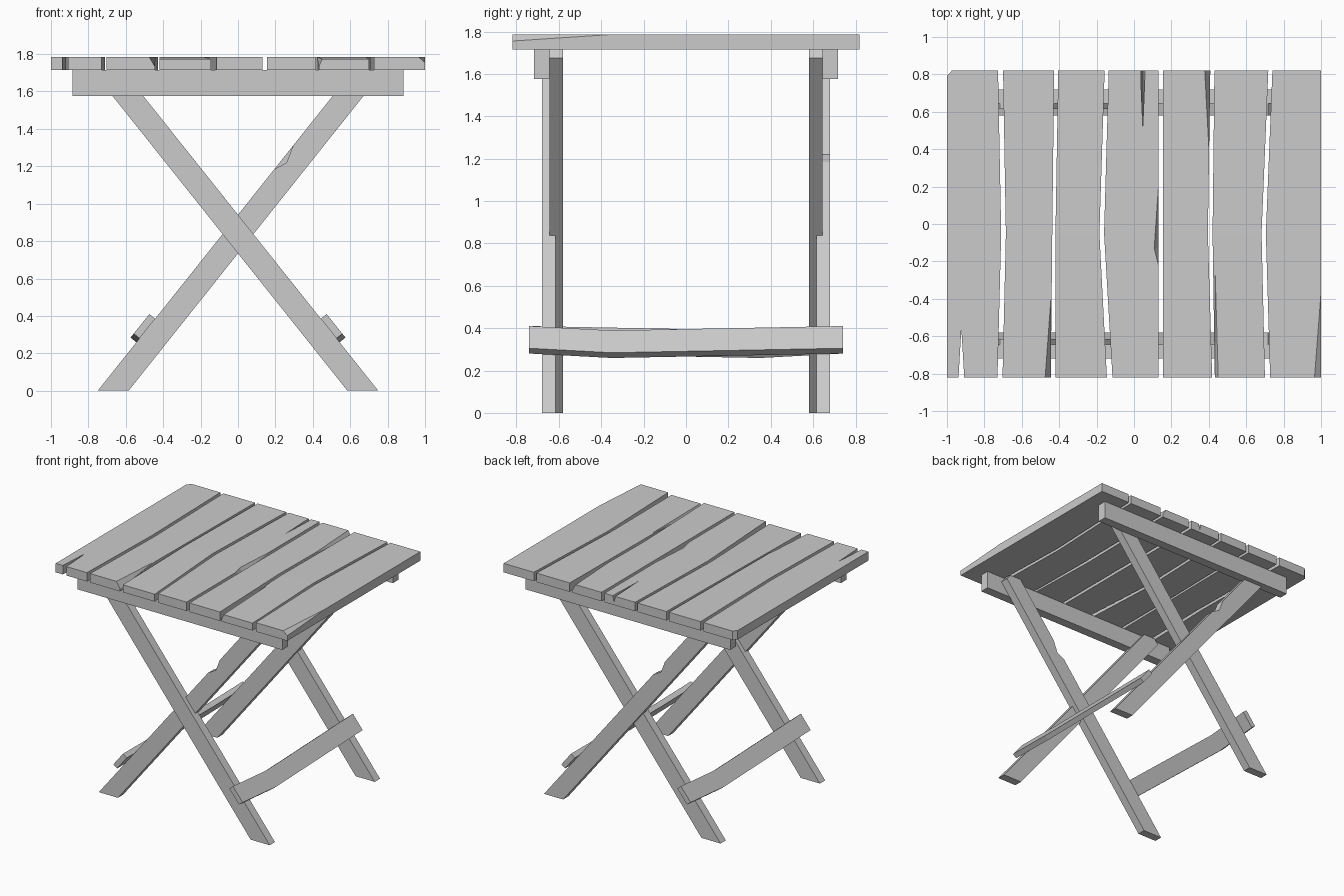
import bpy
import bmesh
from mathutils import Vector

old = bpy.data.objects.get("Cube")
if old:
    bpy.data.objects.remove(old, do_unlink=True)

wood = bpy.data.materials.new("grey_wood")
wood.use_nodes = True
GREY = (0.6, 0.6, 0.6, 1)
wood.diffuse_color = GREY
wood.node_tree.nodes["Principled BSDF"].inputs["Base Color"].default_value = GREY


def finish(name, bm):
    bmesh.ops.recalc_face_normals(bm, faces=bm.faces)
    mesh = bpy.data.meshes.new(name)
    bm.to_mesh(mesh)
    bm.free()
    mesh.materials.append(wood)
    obj = bpy.data.objects.new(name, mesh)
    bpy.context.collection.objects.link(obj)
    return obj


def loft(name, rings):
    """Solid through matching rings of points, capped at both ends."""
    bm = bmesh.new()
    loops = [[bm.verts.new(p) for p in ring] for ring in rings]
    for a, b in zip(loops, loops[1:]):
        for i in range(len(a)):
            j = (i + 1) % len(a)
            bm.faces.new((a[i], a[j], b[j], b[i]))
    bm.faces.new(loops[0])
    bm.faces.new(loops[-1])
    return finish(name, bm)


def chip(obj, points):
    """Cut the convex hull of the points out of a part."""
    bm = bmesh.new()
    for p in points:
        bm.verts.new(p)
    bmesh.ops.convex_hull(bm, input=bm.verts)
    cutter = finish("cutter", bm)
    cutter.hide_render = True
    mod = obj.modifiers.new("chip", "BOOLEAN")
    mod.operation = "DIFFERENCE"
    mod.solver = "EXACT"
    mod.object = cutter
    bpy.context.view_layer.objects.active = obj
    bpy.ops.object.modifier_apply(modifier=mod.name)
    bpy.data.objects.remove(cutter, do_unlink=True)


# Table top: left and right plank edges at the front, middle and back
LOW, TOP, HALF = 1.715, 1.785, 0.82
STATIONS = (-HALF, -0.05, HALF)
gaps = [
    ((-0.73, -0.71, -0.727), (-0.703, -0.685, -0.7)),
    ((-0.445, -0.437, -0.427), (-0.42, -0.42, -0.405)),
    ((-0.145, -0.185, -0.157), (-0.115, -0.16, -0.135)),
    ((0.13, 0.13, 0.13), (0.155, 0.155, 0.155)),
    ((0.418, 0.395, 0.408), (0.432, 0.42, 0.43)),
    ((0.7, 0.682, 0.718), (0.728, 0.705, 0.74)),
]
lefts = [(-1, -1, -1)] + [g[1] for g in gaps]
rights = [g[0] for g in gaps] + [(1, 1, 1)]
planks = []
for n, (left, right) in enumerate(zip(lefts, rights)):
    front_dip = 0.012 if n in (2, 5) else 0
    rings = []
    for y, a, b, dip in zip(STATIONS, left, right, (front_dip, 0, 0)):
        rings.append([(a, y, LOW), (b, y, LOW), (b, y, TOP - dip), (a, y, TOP - dip)])
    planks.append(loft(f"top_plank_{n + 1}", rings))


# Weathered splits and broken edges in the planks
def split(obj, x, half, inner, outer, depth):
    """Wedge shaped crack running in from a plank end."""
    pts = []
    for z, w in ((TOP + 0.01, half), (TOP - depth, half if depth > 0.07 else 0)):
        pts += [(x - w, outer, z), (x + w, outer, z), (x, inner, z)]
    chip(obj, pts)


def broken_edge(obj, x, side, width, y0, y1, y2, depth):
    """Sloped chip on a long edge, deepest and widest at y1."""
    out = x + side * 0.03
    pts = [(x - side * width, y1, TOP), (x, y1, TOP - depth), (out, y1, TOP - depth)]
    for y in (y0, y1, y2):
        pts += [(x, y, TOP + 0.001), (out, y, TOP + 0.001)]
    pts.append((x - side * width, y1, TOP + 0.001))
    chip(obj, pts)


split(planks[0], -0.923, 0.016, -0.56, -0.83, 0.1)
split(planks[3], 0.047, 0.013, 0.52, 0.83, 0.05)
chip(planks[0], [(x, y, z) for z in (LOW - 0.01, TOP + 0.01)
                 for x, y in ((-1.01, 0.78), (-0.965, 0.83), (-1.01, 0.83))])
broken_edge(planks[1], -0.445, 1, 0.03, -0.83, -0.82, -0.4, 0.05)
broken_edge(planks[3], 0.13, 1, 0.022, -0.22, -0.13, 0.2, 0.04)
broken_edge(planks[4], 0.408, 1, 0.03, 0.25, 0.82, 0.83, 0.05)
broken_edge(planks[5], 0.432, -1, 0.024, -0.83, -0.82, -0.15, 0.05)
broken_edge(planks[6], 1.0, 1, 0.035, -0.83, -0.82, -0.35, 0.03)

# Crossed legs: profile of the leg rising to +x, mirrored for its partner
SLOPE = 0.797
profile = [(-0.75, 0), (-0.585, 0), (0.75, 1.675), (0.717, LOW), (0.617, LOW)]
notch = [(0.15, 1.16), (0.195, 1.186), (0.26, 1.22), (0.294, 1.31), (0.25, 1.34)]
for end, side in (("front", -1), ("back", 1)):
    # Rail under the planks
    y0, y1 = side * 0.645, side * 0.718
    loft(f"{end}_rail", [[(-0.885, y, 1.575), (0.885, y, 1.575),
                          (0.885, y, LOW), (-0.885, y, LOW)] for y in (y0, y1)])
    for kind, flip, near, far in (("inner", 1, 0.58, 0.645), ("outer", -1, 0.615, 0.68)):
        ys = (side * near, side * far)
        leg = loft(f"{end}_{kind}_leg", [[(flip * x, y, z) for x, z in profile] for y in ys])
        # One leg of each pair has a broken upper edge
        if flip == -side:
            wide = (side * (near - 0.02), side * (far + 0.02))
            chip(leg, [(flip * x, y, z) for y in wide for x, z in notch])

# Bent stretchers lying on the lower legs, one turned half a turn
along = Vector((0.623, 0, -0.782))
out = Vector((0.782, 0, 0.623)) * 0.04
for name, turn in (("left_stretcher", 1), ("right_stretcher", -1)):
    rings = []
    for y, sag in ((-0.74, 0), (-0.35, 0.027), (0.74, 0)):
        a = Vector((0.443, y, 0.385)) + along * sag
        b = a + along * 0.134
        rings.append([(turn * p.x, turn * p.y, p.z) for p in (a, b, b + out, a + out)])
    loft(name, rings)
